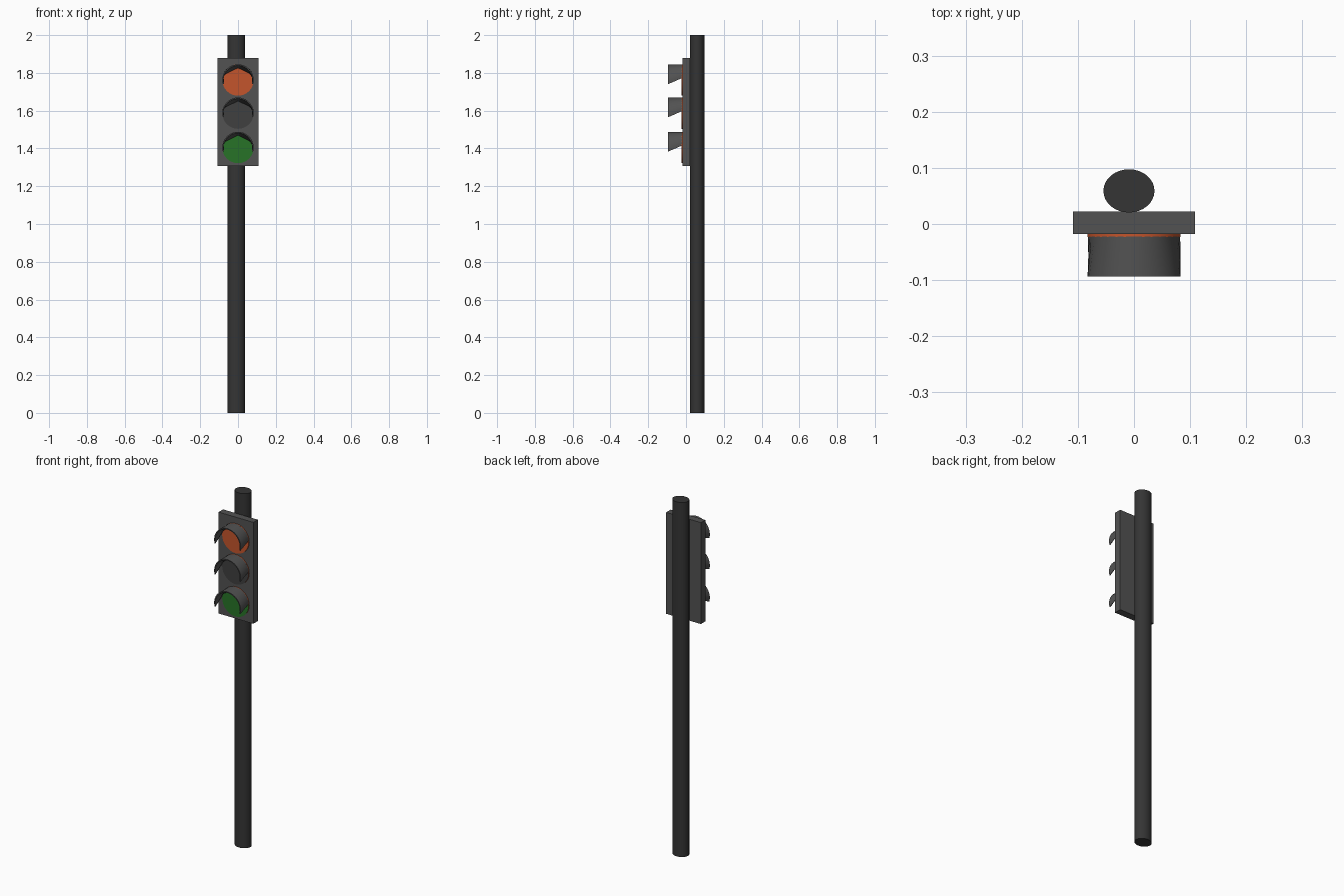
import bpy, bmesh
from math import sin, cos, pi, radians

if "Cube" in bpy.data.objects:
    bpy.data.objects.remove(bpy.data.objects["Cube"])


def material(name, rgb):
    m = bpy.data.materials.new(name)
    m.diffuse_color = (*rgb, 1)
    m.use_nodes = True
    m.node_tree.nodes["Principled BSDF"].inputs["Base Color"].default_value = m.diffuse_color
    return m


DARK = material("dark_paint", (0.035, 0.035, 0.035))
GREY = material("housing_grey", (0.085, 0.085, 0.085))
LENS_OFF = material("unlit_lens", (0.05, 0.05, 0.05))
ORANGE = material("red_lens", (0.55, 0.09, 0.025))
GREEN = material("green_lens", (0.02, 0.17, 0.02))


def smooth(ob):
    bpy.ops.object.select_all(action='DESELECT')
    ob.select_set(True)
    bpy.context.view_layer.objects.active = ob
    bpy.ops.object.shade_smooth_by_angle(angle=radians(35))


def cylinder(name, r, depth, loc, rot=(0, 0, 0), mat=None):
    bpy.ops.mesh.primitive_cylinder_add(vertices=32, radius=r, depth=depth,
                                        location=loc, rotation=rot)
    ob = bpy.context.object
    ob.name = name
    ob.data.materials.append(mat)
    smooth(ob)
    return ob


def hood(name, zc, n=20):
    """Half-round visor: thin at the front lip, thick chevron at the back."""
    y_front, y_back = -0.094, -0.022
    rings = [[], [], [], []]
    bm = bmesh.new()
    for i in range(n + 1):
        t = i / n
        af = radians(-15 + 210 * t)   # front lip reaches lower
        ab = radians(7 + 166 * t)
        xb = 0.077 * cos(ab)
        pts = [(0.083 * cos(ab), y_back, 0.083 * sin(ab)),
               (0.083 * cos(af), y_front, 0.083 * sin(af)),
               (0.077 * cos(af), y_front, 0.077 * sin(af)),
               (xb, y_back, 0.064 - 0.48 * abs(xb))]
        for ring, (x, y, z) in zip(rings, pts):
            ring.append(bm.verts.new((x, y, z + zc)))
    for k in range(4):
        a, b = rings[k], rings[(k + 1) % 4]
        for i in range(n):
            bm.faces.new((a[i], a[i + 1], b[i + 1], b[i]))
    for i in (0, n):
        bm.faces.new([r[i] for r in rings])
    bmesh.ops.recalc_face_normals(bm, faces=bm.faces)
    me = bpy.data.meshes.new(name)
    bm.to_mesh(me)
    bm.free()
    ob = bpy.data.objects.new(name, me)
    bpy.context.collection.objects.link(ob)
    me.materials.append(GREY)
    smooth(ob)


# Slightly oval pole behind the housing
pole = cylinder("pole", 1, 2, (-0.009, 0.059, 1), mat=DARK)
pole.scale = (0.0455, 0.0385, 1)

# Flat housing
bpy.ops.mesh.primitive_cube_add(size=1, location=(0, 0.002, 1.594))
plate = bpy.context.object
plate.name = "housing"
plate.scale = (0.217, 0.04, 0.572)
plate.data.materials.append(GREY)

# Three lenses with orange rims, each under a hood
for label, z, mat in (("top", 1.762, ORANGE), ("middle", 1.587, LENS_OFF),
                      ("bottom", 1.405, GREEN)):
    lens = cylinder(label + "_lens", 0.083, 0.01, (0, -0.018, z),
                    (pi / 2, 0, 0), mat)
    lens.data.materials.append(ORANGE)
    for p in lens.data.polygons:
        if abs(p.normal.z) < 0.5:
            p.material_index = 1
    hood(label + "_hood", z)
